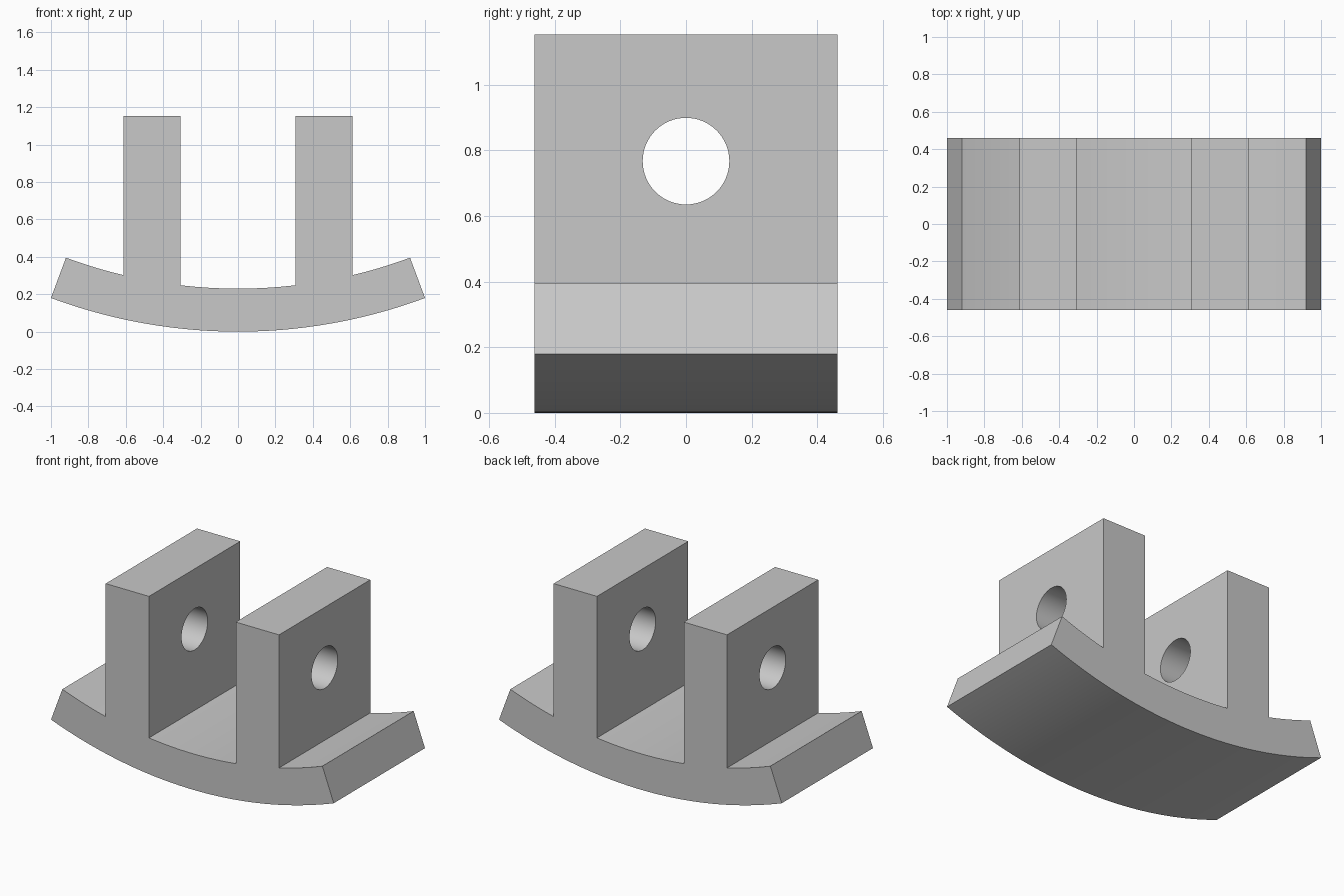
import bpy
import bmesh
from math import asin, sin, cos, pi
from mathutils import Matrix

OUTER_R = 2.868             # underside arc radius, centred at z = OUTER_R
INNER_R = OUTER_R - 0.23    # upper arc radius
HALF_DEPTH = 0.461
LUG_IN, LUG_OUT, LUG_TOP = 0.307, 0.613, 1.153
HOLE_Z, HOLE_R = 0.767, 0.132

cube = bpy.data.objects.get("Cube")
if cube:
    bpy.data.objects.remove(cube, do_unlink=True)

grey = bpy.data.materials.new("plain grey")
grey.use_nodes = True
colour = (0.58, 0.58, 0.58, 1)
grey.diffuse_color = colour
grey.node_tree.nodes["Principled BSDF"].inputs["Base Color"].default_value = colour


def add_object(name, bm):
    bmesh.ops.recalc_face_normals(bm, faces=bm.faces)
    mesh = bpy.data.meshes.new(name)
    bm.to_mesh(mesh)
    bm.free()
    mesh.materials.append(grey)
    obj = bpy.data.objects.new(name, mesh)
    bpy.context.collection.objects.link(obj)
    return obj


def arc(radius, start, end, steps):
    """Profile points along an arc between two angles from straight down."""
    angles = [start + (end - start) * i / steps for i in range(steps + 1)]
    return [(radius * sin(a), OUTER_R - radius * cos(a)) for a in angles]


# Side profile: curved saddle with two upright lugs
tip = asin(1 / OUTER_R)
a_in, a_out = asin(LUG_IN / INNER_R), asin(LUG_OUT / INNER_R)
profile = arc(OUTER_R, -tip, tip, 48)
profile += arc(INNER_R, tip, a_out, 10)
profile += [(LUG_OUT, LUG_TOP), (LUG_IN, LUG_TOP)]
profile += arc(INNER_R, a_in, -a_in, 16)
profile += [(-LUG_IN, LUG_TOP), (-LUG_OUT, LUG_TOP)]
profile += arc(INNER_R, -a_out, -tip, 10)

# Extrude the profile from front to back
bm = bmesh.new()
face = bm.faces.new([bm.verts.new((x, -HALF_DEPTH, z)) for x, z in profile])
extruded = bmesh.ops.extrude_face_region(bm, geom=[face], use_keep_orig=True)
moved = [v for v in extruded["geom"] if isinstance(v, bmesh.types.BMVert)]
bmesh.ops.translate(bm, verts=moved, vec=(0, 2 * HALF_DEPTH, 0))
bracket = add_object("saddle_bracket", bm)

# Pin hole through both lugs
bm = bmesh.new()
bmesh.ops.create_cone(bm, cap_ends=True, segments=64, radius1=HOLE_R,
                      radius2=HOLE_R, depth=2,
                      matrix=Matrix.Translation((0, 0, HOLE_Z)) @ Matrix.Rotation(pi / 2, 4, "Y"))
cutter = add_object("pin_hole_cutter", bm)
cutter.hide_render = True

cut = bracket.modifiers.new("pin_hole", "BOOLEAN")
cut.operation = "DIFFERENCE"
cut.solver = "EXACT"
cut.object = cutter

bpy.ops.object.select_all(action="DESELECT")
bracket.select_set(True)
bpy.context.view_layer.objects.active = bracket
bpy.ops.object.modifier_apply(modifier=cut.name)
bpy.data.objects.remove(cutter, do_unlink=True)

# Smooth arcs and hole, crisp corners
bpy.ops.object.shade_smooth_by_angle(angle=pi / 6)
